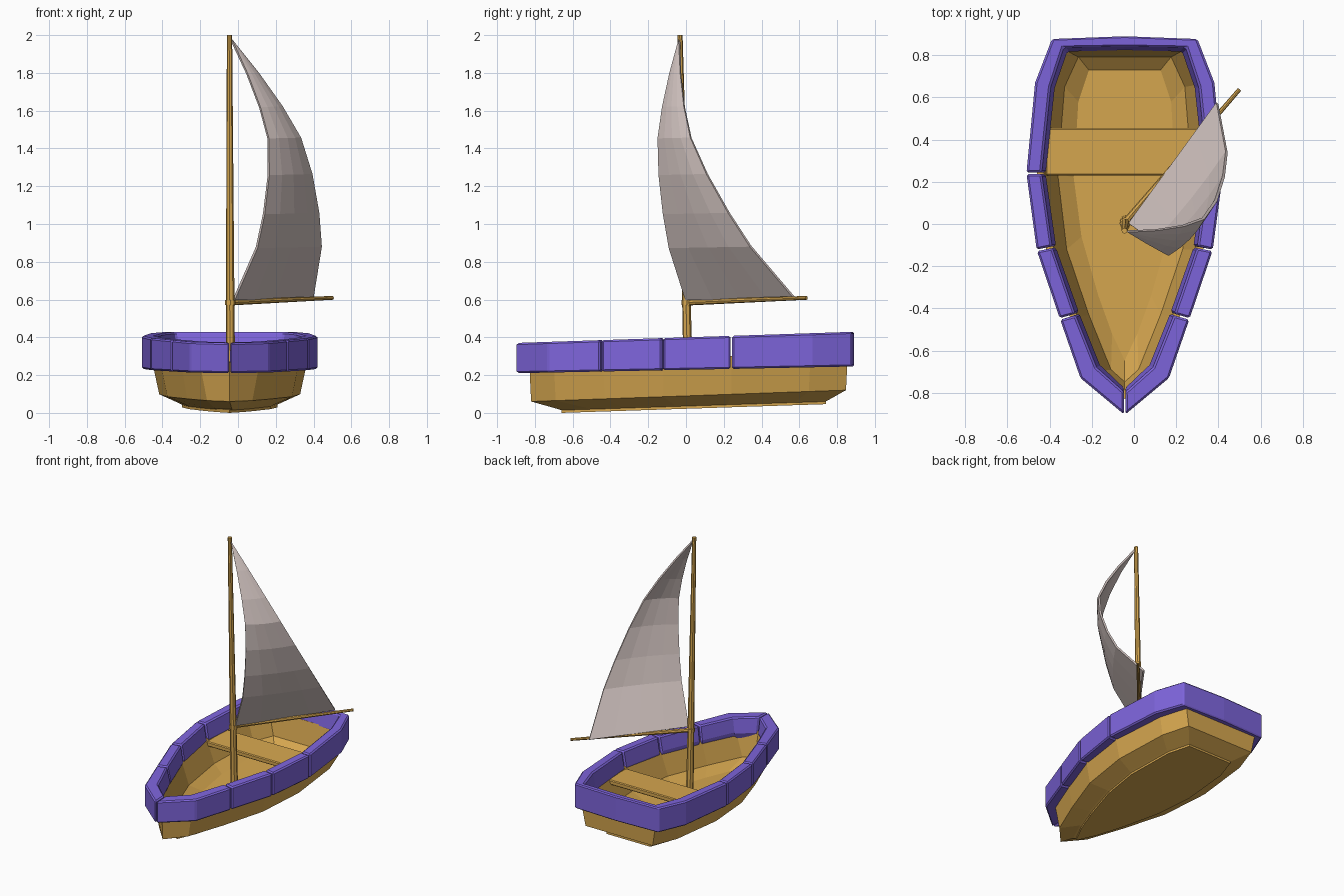
import bpy, bmesh
from mathutils import Vector

if "Cube" in bpy.data.objects:
    bpy.data.objects.remove(bpy.data.objects["Cube"])

CX = -0.044  # centre line of the boat


def material(name, rgb):
    m = bpy.data.materials.new(name)
    m.diffuse_color = (*rgb, 1)
    m.use_nodes = True
    m.node_tree.nodes["Principled BSDF"].inputs["Base Color"].default_value = m.diffuse_color
    return m


WOOD = material("wood", (0.68, 0.39, 0.08))
PURPLE = material("purple_paint", (0.21, 0.13, 0.72))
CLOTH = material("sail_cloth", (0.62, 0.53, 0.51))


def make(name, verts, faces, mat, bevel=0):
    me = bpy.data.meshes.new(name)
    me.from_pydata([tuple(v) for v in verts], [], faces)
    bm = bmesh.new()
    bm.from_mesh(me)
    bmesh.ops.remove_doubles(bm, verts=bm.verts, dist=.0005)
    bmesh.ops.recalc_face_normals(bm, faces=bm.faces)
    bm.to_mesh(me)
    bm.free()
    me.materials.append(mat)
    ob = bpy.data.objects.new(name, me)
    bpy.context.collection.objects.link(ob)
    if bevel:
        b = ob.modifiers.new("bevel", "BEVEL")
        b.width, b.segments, b.limit_method = bevel, 1, "ANGLE"
    return ob


def loft(name, rings, mat, bevel=0):
    """Join equal-length closed rings and cap both ends."""
    n = len(rings[0])
    verts = [v for r in rings for v in r]
    faces = [(k * n + i, k * n + (i + 1) % n, (k + 1) * n + (i + 1) % n, (k + 1) * n + i)
             for k in range(len(rings) - 1) for i in range(n)]
    faces += [tuple(range(n)), tuple(range((len(rings) - 1) * n, len(rings) * n))]
    return make(name, verts, faces, mat, bevel)


# Half outlines, bow to stern: (half width, y)
TOP = [(0, -.83), (.16, -.70), (.26, -.44), (.372, -.12), (.417, .24), (.377, .66), (.312, .857)]
CHINE = [(0, -.82), (.12, -.69), (.225, -.43), (.33, -.12), (.373, .24), (.34, .65), (.275, .847)]
KEEL = [(0, -.66), (.07, -.52), (.135, -.34), (.215, -.06), (.252, .22), (.23, .58), (.18, .74)]


def ring(half, z, slope, inset=0.0):
    pts = [(max(0, w - inset), y + inset * (1.3 if i == 0 else -1 if i == 6 else 0))
           for i, (w, y) in enumerate(half)]
    loop = pts + [(-w, y) for w, y in reversed(pts[1:])]
    return [(CX + w, y, z + slope * y) for w, y in loop]


# Open hull: inner floor, inner wall, rim edge, outer wall, bottom plate
loft("hull", [
    ring(KEEL, .075, .033, .01),
    ring(CHINE, .125, .036, .055),
    ring(TOP, .295, .03, .035),
    ring(TOP, .295, .03),
    ring(CHINE, .090, .036),
    ring(KEEL, .042, .033, -.012),
    ring(KEEL, .036, .033),
    ring(KEEL, .0218, .033),
], WOOD)

# Purple rim planks, inner face leaning inwards
OUT = [(0, -.905), (.21, -.73), (.307, -.45), (.417, -.125), (.466, .24), (.425, .67), (.345, .877), (0, .89)]
INN = [(0, -.80), (.135, -.68), (.235, -.43), (.345, -.11), (.395, .24), (.352, .65), (.29, .838), (0, .843)]
LOW = [(0, -.78), (.115, -.67), (.215, -.42), (.325, -.11), (.375, .24), (.332, .645), (.272, .818), (0, .823)]


def rim_plank(name, stations, gap=.004):
    """stations: list of (index, side)"""
    cuts = [[Vector((CX + s * h[i][0], h[i][1])) for h in (OUT, INN, LOW)] for i, s in stations]
    for end, nxt in ((0, 1), (-1, -2)):
        cuts[end] = [a + (b - a).normalized() * gap for a, b in zip(cuts[end], cuts[nxt])]
    rings = []
    for o, i, w in cuts:
        rings.append([(o.x, o.y, .228 + .02 * o.y), (o.x, o.y, .40 + .033 * o.y),
                      (i.x, i.y, .40 + .033 * i.y), (w.x, w.y, .287 + .03 * w.y),
                      (i.x, i.y, .228 + .02 * i.y)])
    loft(name, rings, PURPLE, .009)


for side, label in ((1, "right"), (-1, "left")):
    for k, ids in enumerate(([0, 1, 2], [2, 3], [3, 4])):
        rim_plank(f"rim_plank_{label}_{k + 1}", [(i, side) for i in ids])
rim_plank("rim_stern", [(4, 1), (5, 1), (6, 1), (7, 1), (6, -1), (5, -1), (4, -1)])


# Seat board across the hull
def plank(w, y0, y1, z, t):
    return [[(CX + s * w, y0, z), (CX + s * w, y1, z + .006),
             (CX + s * w, y1, z + t + .006), (CX + s * w, y0, z + t)] for s in (-1, 1)]


loft("seat", plank(.375, .23, .455, .25, .035), WOOD, .006)


# Mast, boom and collar
def pole(name, a, b, r0, r1, sides=8):
    a, b = Vector(a), Vector(b)
    bpy.ops.mesh.primitive_cone_add(vertices=sides, radius1=r0, radius2=r1,
                                    depth=(b - a).length, location=(a + b) / 2)
    ob = bpy.context.object
    ob.rotation_euler = (b - a).to_track_quat("Z", "Y").to_euler()
    ob.name = name
    ob.data.materials.append(WOOD)
    bpy.ops.object.shade_smooth_by_angle()


pole("mast", (-.040, .015, .06), (-.045, -.032, 2.0), .026, .014)
pole("boom", (-.05, .0, .584), (.50, .638, .609), .016, .010)
pole("boom_collar", (-.041, .004, .57), (-.041, .004, .598), .028, .028)

# Billowing sail: (height, billow) rows between luff and leech
tack, clew, head = Vector((-.022, 0, .6)), Vector((.395, .573, .61)), Vector((-.035, -.035, 1.975))
ROWS = [(0, 0), (.2, .13), (.33, .172), (.48, .20), (.62, .20), (.74, .155), (.87, .085), (1, 0)]
COLS = 4
verts, faces = [], []
for t, bulge in ROWS:
    luff, leech = tack.lerp(head, t), clew.lerp(head, t)
    for c in range(COLS + 1):
        u = c / COLS
        d = bulge * (.95 + .05 * u + .28 * u * (1 - u))
        verts.append(luff.lerp(leech, u) + Vector((1, -.65 - .2 * u, 0)) * d)
for r in range(len(ROWS) - 1):
    for c in range(COLS):
        i = r * (COLS + 1) + c
        j = i + COLS + 1
        faces.append((i, i + 1, j + 1, j))
sail = make("sail", verts, faces, CLOTH)
solid = sail.modifiers.new("thickness", "SOLIDIFY")
solid.thickness, solid.offset = .014, 0
